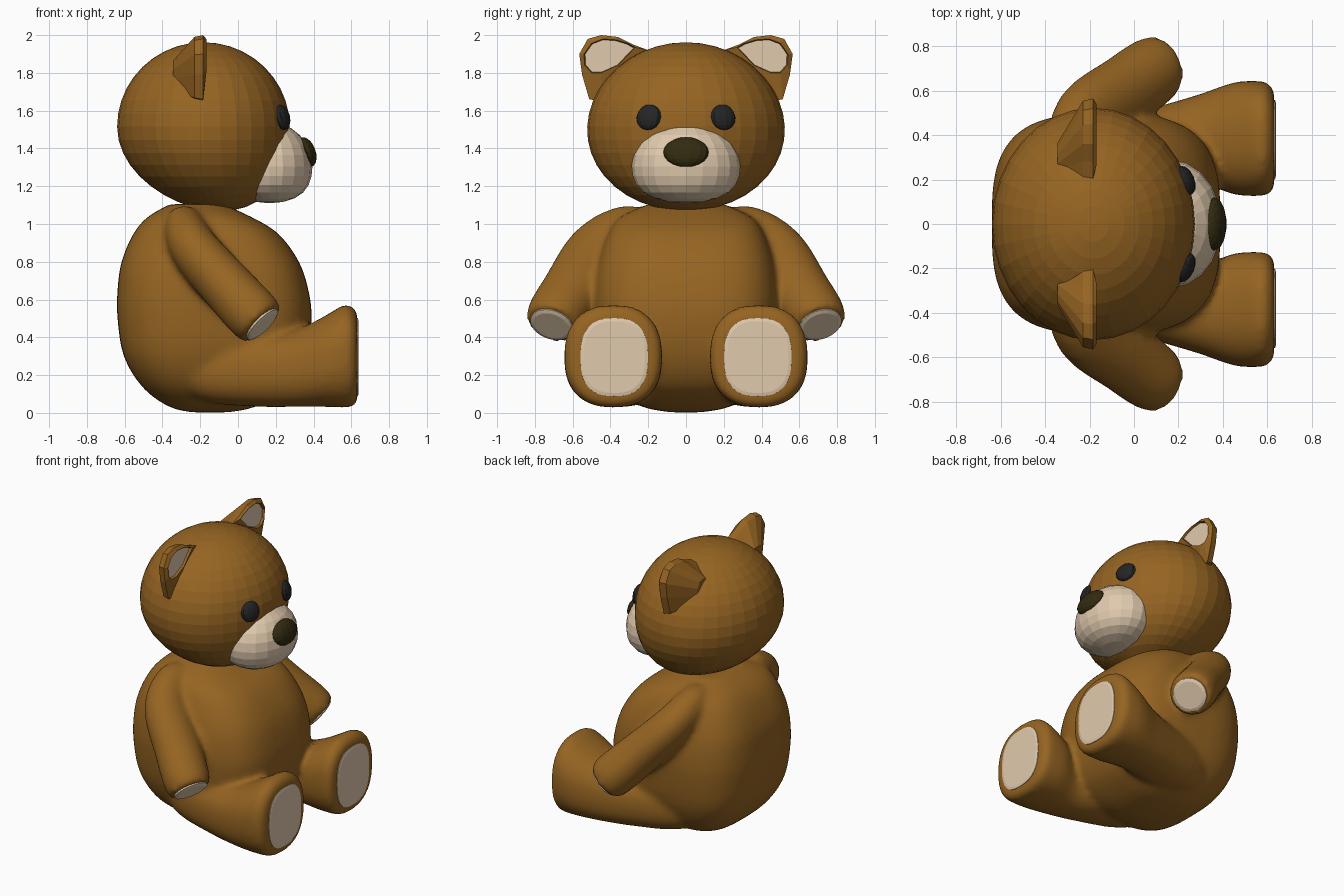
import bpy, bmesh, math
from mathutils import Vector, Euler

if "Cube" in bpy.data.objects:
    bpy.data.objects.remove(bpy.data.objects["Cube"])


def material(name, rgb):
    m = bpy.data.materials.new(name)
    m.use_nodes = True
    m.diffuse_color = (*rgb, 1)
    bsdf = m.node_tree.nodes["Principled BSDF"]
    bsdf.inputs["Base Color"].default_value = (*rgb, 1)
    bsdf.inputs["Roughness"].default_value = 0.9
    return m


BROWN = material("brown fur", (0.305, 0.129, 0.016))
CREAM = material("cream pad", (0.75, 0.59, 0.42))
BLACK = material("eye black", (0.018, 0.018, 0.019))
DARK = material("nose dark brown", (0.032, 0.024, 0.005))


def finish(name, bm, mats):
    bmesh.ops.recalc_face_normals(bm, faces=bm.faces)
    mesh = bpy.data.meshes.new(name)
    bm.to_mesh(mesh)
    bm.free()
    for m in mats:
        mesh.materials.append(m)
    ob = bpy.data.objects.new(name, mesh)
    bpy.context.collection.objects.link(ob)
    return ob


def skin(name, rings, mats, side=1):
    """Bridge equal rings of points and cap both ends; the last cap takes the last material."""
    bm = bmesh.new()
    loops = [[bm.verts.new((p[0], p[1] * side, p[2])) for p in r] for r in rings]
    n = len(loops[0])
    for a, b in zip(loops, loops[1:]):
        for i in range(n):
            j = (i + 1) % n
            bm.faces.new((a[i], a[j], b[j], b[i]))
    bm.faces.new(loops[0])
    bm.faces.new(loops[-1]).material_index = len(mats) - 1
    return finish(name, bm, mats)


def smooth_sections(keys, steps):
    """Catmull-Rom interpolation between key sections."""
    keys = [Vector(k) for k in keys]
    out = []
    for i in range(len(keys) - 1):
        p0, p1 = keys[max(i - 1, 0)], keys[i]
        p2, p3 = keys[i + 1], keys[min(i + 2, len(keys) - 1)]
        for s in range(steps):
            t = s / steps
            out.append(0.5 * (2 * p1 + (p2 - p0) * t + (2 * p0 - 5 * p1 + 4 * p2 - p3) * t * t
                              + (3 * p1 - p0 - 3 * p2 + p3) * t ** 3))
    return out + [keys[-1]]


def loft(name, keys, mat, normal=None, power=2.0, steps=3, seg=32, side=1):
    """Sections are x, y, z, radius, radius along y; without a normal they follow the path."""
    secs = smooth_sections(keys, steps)
    rings = []
    for i, s in enumerate(secs):
        c = Vector(s[:3])
        n = Vector(normal) if normal else (
            Vector(secs[min(i + 1, len(secs) - 1)][:3]) - Vector(secs[max(i - 1, 0)][:3]))
        n.normalize()
        u = Vector((0, 1, 0)).cross(n).normalized()
        v = n.cross(u)
        ring = []
        for k in range(seg):
            a = 2 * math.pi * k / seg
            ca, sa = math.cos(a), math.sin(a)
            ring.append(c + u * (s[3] * math.copysign(abs(ca) ** (2 / power), ca))
                        + v * (s[4] * math.copysign(abs(sa) ** (2 / power), sa)))
        rings.append(ring)
    return skin(name, rings, [mat], side)


def ball(name, centre, radii, mat, seg, rings, tilt=(0, 0, 0), shape=None):
    bm = bmesh.new()
    bmesh.ops.create_uvsphere(bm, u_segments=seg, v_segments=rings, radius=1)
    rot = Euler(tilt)
    for v in bm.verts:
        p = shape(v.co) if shape else v.co
        p = Vector(a * b for a, b in zip(p, radii))
        p.rotate(rot)
        v.co = p + Vector(centre)
    return finish(name, bm, [mat])


# Body: boxy sections stacked from seat to neck, as z, back, front, half width
profile = [(0.003, -0.25, -0.05, 0.08), (0.035, -0.37, 0.10, 0.24), (0.135, -0.505, 0.27, 0.385),
           (0.30, -0.605, 0.36, 0.465), (0.50, -0.638, 0.39, 0.493), (0.65, -0.638, 0.373, 0.493),
           (0.80, -0.617, 0.323, 0.468), (0.95, -0.553, 0.213, 0.413), (1.04, -0.475, 0.065, 0.345),
           (1.105, -0.36, -0.08, 0.20)]
body = loft("body_with_limbs", [((b + f) / 2, 0, z, (f - b) / 2, w) for z, b, f, w in profile],
            BROWN, normal=(0, 0, 1), power=3.1, seg=48)
limbs = []


# Head and face
def chin_forward(p):
    return Vector((p.x + 0.2 * min(p.z, 0) ** 2, p.y * (1 - 0.035 * p.z), p.z))


def muzzle_shape(p):
    if p.z > 0:
        return Vector((p.x, p.y, p.z * 1.2))
    full = 1 + 0.22 * p.z ** 2
    return Vector((p.x * full, p.y * full, p.z))


ball("head", (-0.183, 0, 1.515), (0.457, 0.523, 0.447), BROWN, 32, 20, shape=chin_forward)
ball("muzzle", (0.168, 0, 1.305), (0.226, 0.288, 0.195), CREAM, 20, 12, shape=muzzle_shape)
ball("nose", (0.362, 0, 1.38), (0.05, 0.12, 0.083), DARK, 14, 10, (0, -0.35, 0))

# Ear outlines as y, z
EAR = [(0.20, 1.92), (0.28, 1.95), (0.36, 1.99), (0.45, 2.0), (0.52, 1.98),
       (0.565, 1.90), (0.55, 1.79), (0.512, 1.66), (0.45, 1.65), (0.35, 1.78)]
EAR_PAD = [(0.27, 1.935), (0.31, 1.957), (0.37, 1.975), (0.44, 1.98), (0.50, 1.957),
           (0.54, 1.90), (0.537, 1.84), (0.50, 1.80), (0.45, 1.80), (0.36, 1.84)]


def outline(points, x, scale=1.0, cy=0.42, cz=1.88):
    return [(x, cy + (y - cy) * scale, cz + (z - cz) * scale) for y, z in points]


for side, label in ((1, "left"), (-1, "right")):
    skin(label + "_ear", [outline(EAR, -0.345, 0.45, 0.20, 1.75), outline(EAR, -0.23, 0.95, 0.35, 1.82),
                          outline(EAR, -0.185), outline(EAR_PAD, -0.168),
                          outline(EAR_PAD, -0.184, 0.95)], [BROWN, CREAM], side)
    ball(label + "_eye", (0.233, 0.197 * side, 1.565), (0.036, 0.07, 0.069), BLACK, 12, 8,
         (0, -0.25, 0.4 * side))

    # Arm sweeping from the shoulder, with a paw pad on its end
    arm = [(-0.27, 0.15, 1.0, 0.06, 0.06), (-0.285, 0.30, 0.985, 0.105, 0.12),
           (-0.225, 0.47, 0.86, 0.13, 0.16), (-0.04, 0.60, 0.65, 0.142, 0.164),
           (0.08, 0.687, 0.52, 0.146, 0.156), (0.128, 0.712, 0.47, 0.132, 0.137)]
    limbs.append(loft(label + "_arm", arm, BROWN, side=side, steps=4, seg=24))
    loft(label + "_hand_pad", [(0.117, 0.706, 0.481, 0.110, 0.117), (0.132, 0.712, 0.466, 0.11, 0.117),
                               (0.137, 0.714, 0.461, 0.09, 0.096)],
         CREAM, side=side, steps=1, seg=24)

    # Leg running forward from inside the hip to the upright foot, with a sole pad
    leg = [(-0.40, 0.25, 0.30, 0.10, 0.10), (-0.20, 0.28, 0.235, 0.17, 0.16),
           (0.10, 0.335, 0.22, 0.187, 0.192), (0.30, 0.383, 0.235, 0.203, 0.203),
           (0.45, 0.385, 0.27, 0.238, 0.253), (0.56, 0.385, 0.30, 0.272, 0.259),
           (0.605, 0.383, 0.297, 0.264, 0.251), (0.632, 0.38, 0.295, 0.235, 0.215)]
    limbs.append(loft(label + "_leg", leg, BROWN, normal=(1, 0, 0), power=2.4, side=side))
    loft(label + "_sole_pad", [(0.615, 0.38, 0.295, 0.208, 0.18), (0.635, 0.38, 0.295, 0.207, 0.179),
                               (0.639, 0.38, 0.295, 0.19, 0.163)],
         CREAM, normal=(1, 0, 0), power=2.6, steps=1, side=side)

# Merge the limbs into the body and soften the seams
with bpy.context.temp_override(active_object=body, object=body,
                               selected_objects=[body] + limbs,
                               selected_editable_objects=[body] + limbs):
    bpy.ops.object.join()
remesh = body.modifiers.new("merge", 'REMESH')
remesh.mode = 'VOXEL'
remesh.voxel_size = 0.02
remesh.use_smooth_shade = True
soften = body.modifiers.new("soften", 'SMOOTH')
soften.factor = 0.5
soften.iterations = 8
